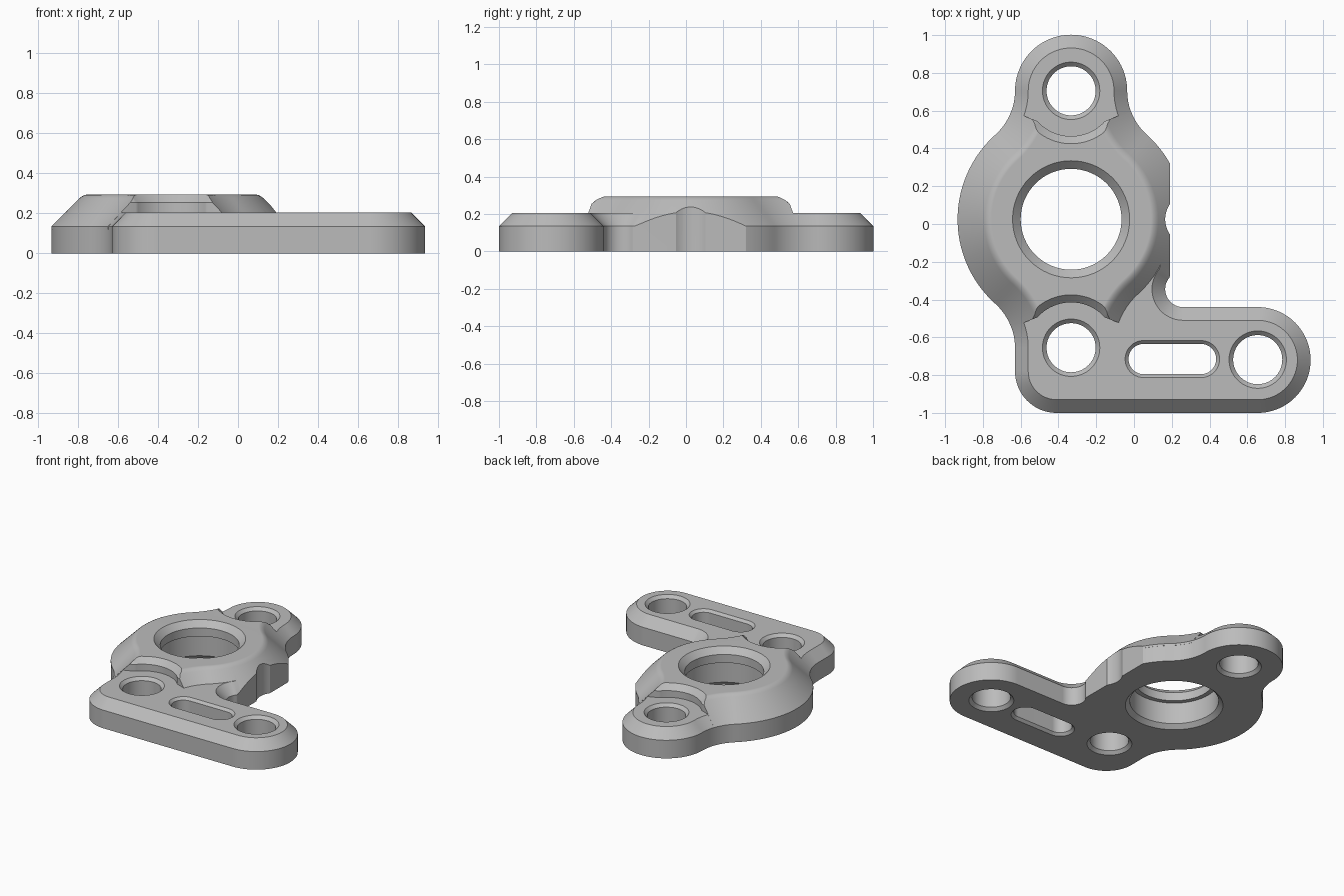
import bpy, bmesh
from math import sin, cos, radians

if "Cube" in bpy.data.objects:
    bpy.data.objects.remove(bpy.data.objects["Cube"], do_unlink=True)

metal = bpy.data.materials.new("grey_metal")
metal.use_nodes = True
metal.diffuse_color = (0.5, 0.5, 0.5, 1)
metal.node_tree.nodes["Principled BSDF"].inputs["Base Color"].default_value = (0.5, 0.5, 0.5, 1)

HX, HY = -0.333, 0.025      # hub centre
LUG = 0.68                  # lug distance from hub centre
HUB_R, LUG_R, FIL_R = 0.6, 0.297, 0.3145
FX = LUG_R + FIL_R          # fillet centre distance from hub axis
T = 48.04                   # tangent angle between hub and fillet


def arc(x, y, r, a0, a1, n=16):
    """Points along an arc, angles in degrees."""
    steps = [radians(a0 + (a1 - a0) * i / n) for i in range(n + 1)]
    return [(x + r * cos(a), y + r * sin(a)) for a in steps]


def loft(name, rings):
    """Closed solid through (points, z) rings of equal point count."""
    bm = bmesh.new()
    loops = [[bm.verts.new((x, y, z)) for x, y in pts] for pts, z in rings]
    n = len(loops[0])
    for lo, hi in zip(loops, loops[1:]):
        for i in range(n):
            j = (i + 1) % n
            bm.faces.new((lo[i], lo[j], hi[j], hi[i]))
    bm.faces.new(loops[0][::-1])
    bm.faces.new(loops[-1])
    bmesh.ops.remove_doubles(bm, verts=bm.verts, dist=1e-5)
    bmesh.ops.recalc_face_normals(bm, faces=bm.faces)
    mesh = bpy.data.meshes.new(name)
    bm.to_mesh(mesh)
    bm.free()
    mesh.materials.append(metal)
    ob = bpy.data.objects.new(name, mesh)
    bpy.context.collection.objects.link(ob)
    return ob


def combine(target, tool, operation):
    """Apply a boolean and discard the tool."""
    mod = target.modifiers.new("combine", 'BOOLEAN')
    mod.operation, mod.solver, mod.object = operation, 'EXACT', tool
    bpy.context.view_layer.objects.active = target
    bpy.ops.object.modifier_apply(modifier=mod.name)
    bpy.data.objects.remove(tool, do_unlink=True)


def upper_left(d):
    """Top lug, its two fillets and the left side of the hub, inset by d."""
    top = HY + LUG
    return (arc(HX + FX, top, FIL_R + d, 180 + T, 180)
            + arc(HX, top, LUG_R - d, 0, 180, 40)[1:-1]
            + arc(HX - FX, top, FIL_R + d, 0, -T)
            + arc(HX, HY, HUB_R - d, 180 - T, 180 + T, 40)[1:-1]
            + arc(HX - FX, HY - LUG, FIL_R + d, T, 0))


def plate_outline(d):
    return (upper_left(d)
            + arc(-0.41, -0.78, 0.22 - d, 180, 270)
            + arc(0.655, -0.72, 0.28 - d, -90, 90, 40)
            + arc(0.26, -0.345, 0.095 + d, 270, 140)
            + arc(HX, HY, HUB_R - d, -26, T, 24)[:-1])


def hub_outline(d):
    return (upper_left(d)
            + arc(HX, HY - LUG, LUG_R - d, 180, 360, 40)[1:-1]
            + arc(HX + FX, HY - LUG, FIL_R + d, 180, 180 - T)
            + arc(HX, HY, HUB_R - d, -T, T, 40)[1:-1])


def pocket(side):
    """Flared clearance around a lug, with a chamfered upper rim."""
    def ring(e):
        pts = ([(0.36, 0.4), (-0.36, 0.4), (-0.36, -0.09 - 1.2 * e)]
               + arc(0, 0, 0.24 + e, 222, 318, 24) + [(0.36, -0.09 - 1.2 * e)])
        return [(HX + x, HY + side * (LUG + y)) for x, y in pts]
    return loft("pocket", [(ring(0), -0.1), (ring(0), 0.255), (ring(0.065), 0.32)])


def bore(x, y, profile, half=0.0):
    """Round or slotted hole from (radius, z) pairs."""
    return loft("bore", [(arc(x + half, y, r, -90, 90, 32)
                          + arc(x - half, y, r, 90, 270, 32), z) for r, z in profile])


# Base plate with lugs and side arm
body = loft("mounting_bracket", [(plate_outline(0), 0), (plate_outline(0), 0.135),
                                 (plate_outline(0.07), 0.205)])

# Raised hub with sloped flank and softened upper rim
rim = [(-0.001, 0.12), (-0.001, 0.135), (0.138, 0.274), (0.15, 0.284),
       (0.163, 0.291), (0.178, 0.295)]
hub = loft("hub", [(hub_outline(d), z) for d, z in rim])
for side in (1, -1):
    combine(hub, pocket(side), 'DIFFERENCE')
combine(body, hub, 'UNION')

# Flat right flank and its shallow notch
flank = [(0.19, -0.3), (0.5, -0.3), (0.5, 0.6), (0.19, 0.6)]
combine(body, loft("flank", [(flank, -0.1), (flank, 0.5)]), 'DIFFERENCE')
combine(body, bore(0.305, HY, [(0.14, -0.1), (0.14, 0.5)]), 'DIFFERENCE')

# Stepped central bore with an upper lip
combine(body, bore(HX, HY, [(0.34, -0.01), (0.3, 0.03), (0.3, 0.19), (0.267, 0.19),
                            (0.267, 0.252), (0.32, 0.305)]), 'DIFFERENCE')


def through(r, c):
    """Straight hole profile, chamfered at both ends."""
    return [(r + c + 0.01, -0.01), (r, c), (r, 0.205 - c), (r + c + 0.01, 0.215)]


# Bolt holes and adjustment slot
for x, y in ((HX, HY + LUG), (HX, HY - LUG), (0.655, -0.718)):
    combine(body, bore(x, y, through(0.13, 0.022)), 'DIFFERENCE')
combine(body, bore(0.203, -0.715, through(0.08, 0.018), 0.152), 'DIFFERENCE')

# Smooth curved walls, crisp machined edges
bpy.ops.object.select_all(action='DESELECT')
body.select_set(True)
bpy.context.view_layer.objects.active = body
bpy.ops.object.shade_smooth_by_angle(angle=radians(30))
normals = body.modifiers.new("even_shading", 'WEIGHTED_NORMAL')
normals.keep_sharp = True
